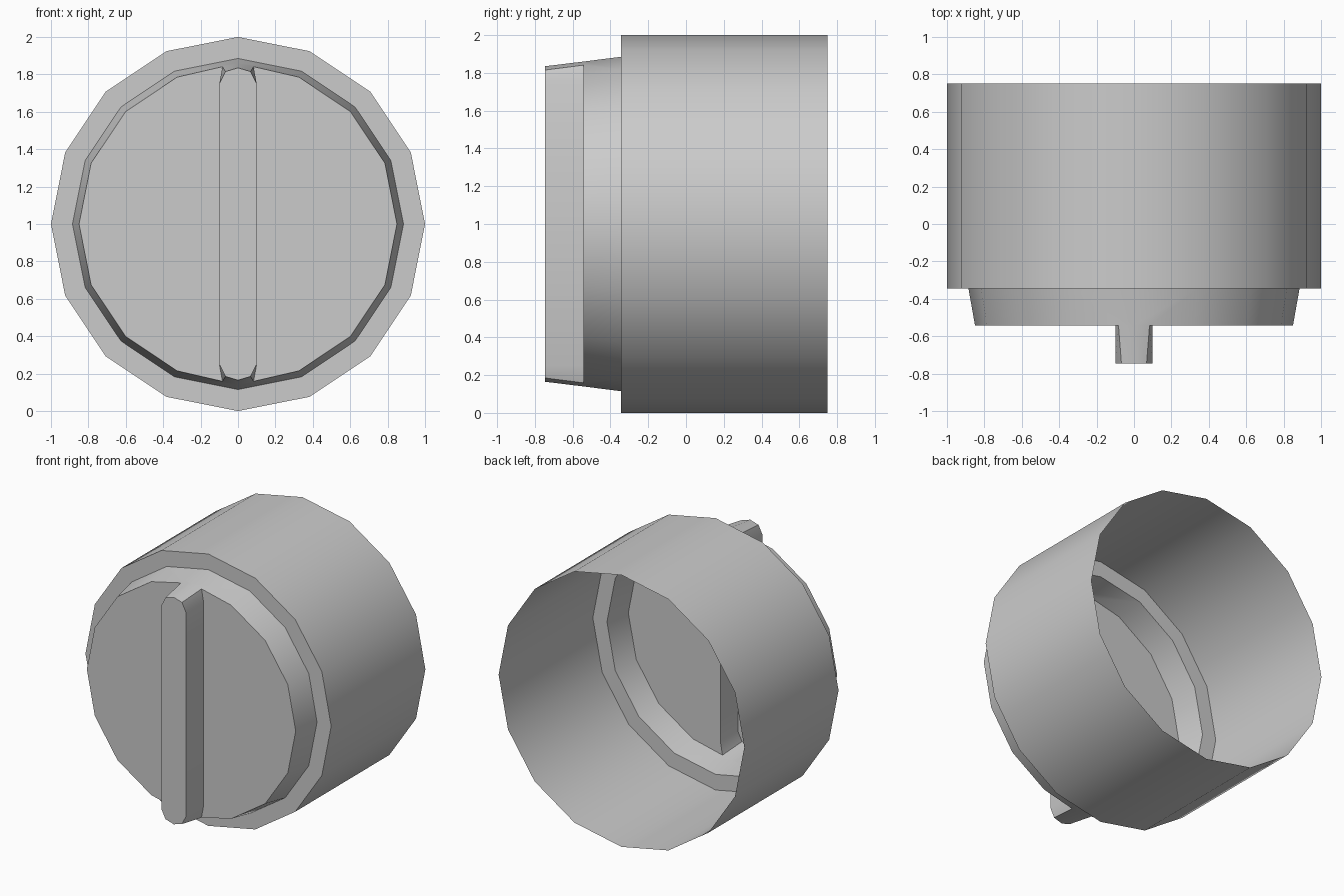
import bpy, bmesh, math

if "Cube" in bpy.data.objects:
    bpy.data.objects.remove(bpy.data.objects["Cube"])

SIDES = 16
CZ = 1.0
bm = bmesh.new()

def vert(x, y, z):
    return bm.verts.new((x, y, z + CZ))

def half_ring(r, y):
    return [vert(0 if k in (0, SIDES // 2) else r * math.sin(2 * math.pi * k / SIDES),
                 y, r * math.cos(2 * math.pi * k / SIDES))
            for k in range(SIDES // 2 + 1)]

# Right half of the skirt, shoulder and tapered collar
BACK, STEP, FACE, FRONT = 0.75, -0.345, -0.543, -0.747
back = half_ring(1.0, BACK)
edge = half_ring(1.0, STEP)
inner = half_ring(0.885, STEP)
rim = half_ring(0.85, FACE)
n = SIDES // 2
for a, b in ((back, edge), (edge, inner)):
    for k in range(n):
        bm.faces.new((a[k], a[k + 1], b[k + 1], b[k]))
for k in range(1, n - 1):
    bm.faces.new((inner[k], inner[k + 1], rim[k + 1], rim[k]))

# Hollow grip bar: half outline where it meets the dial face, and at its front
base_top = [(0, 0.86), (0.083, 0.841), (0.1, 0.75)]
front_top = [(0, 0.835), (0.067, 0.815), (0.1, 0.75)]

def outline(pts, y):
    full = pts + [(x, -z) for x, z in reversed(pts)]
    return [vert(x, y, z) for x, z in full]

base = outline(base_top, FACE)
front = outline(front_top, FRONT)
for k in range(5):
    bm.faces.new((base[k], base[k + 1], front[k + 1], front[k]))
bm.faces.new(front)

# Collar segments that run into the grip ends
bm.faces.new((inner[0], inner[1], rim[1], base[1], base[0]))
bm.faces.new((inner[n], inner[n - 1], rim[n - 1], base[4], base[5]))

# Dial face beside the grip
bm.faces.new(rim[1:n] + base[4:0:-1])
bmesh.ops.delete(bm, geom=[v for v in bm.verts if not v.link_faces], context='VERTS')

# Point the shell outwards
bmesh.ops.recalc_face_normals(bm, faces=bm.faces[:])
bm.normal_update()
bm.faces.ensure_lookup_table()
if min(bm.faces, key=lambda f: f.calc_center_median().y).normal.y > 0:
    bmesh.ops.reverse_faces(bm, faces=bm.faces[:])

mesh = bpy.data.meshes.new("dial_knob")
bm.to_mesh(mesh)
bm.free()
knob = bpy.data.objects.new("dial_knob", mesh)
bpy.context.collection.objects.link(knob)

# Mirror to the left half, then smooth the round walls
bpy.context.view_layer.objects.active = knob
knob.select_set(True)
mirror = knob.modifiers.new("mirror", 'MIRROR')
mirror.use_clip = True
bpy.ops.object.modifier_apply(modifier=mirror.name)
bpy.ops.object.shade_smooth_by_angle(angle=math.radians(30))
